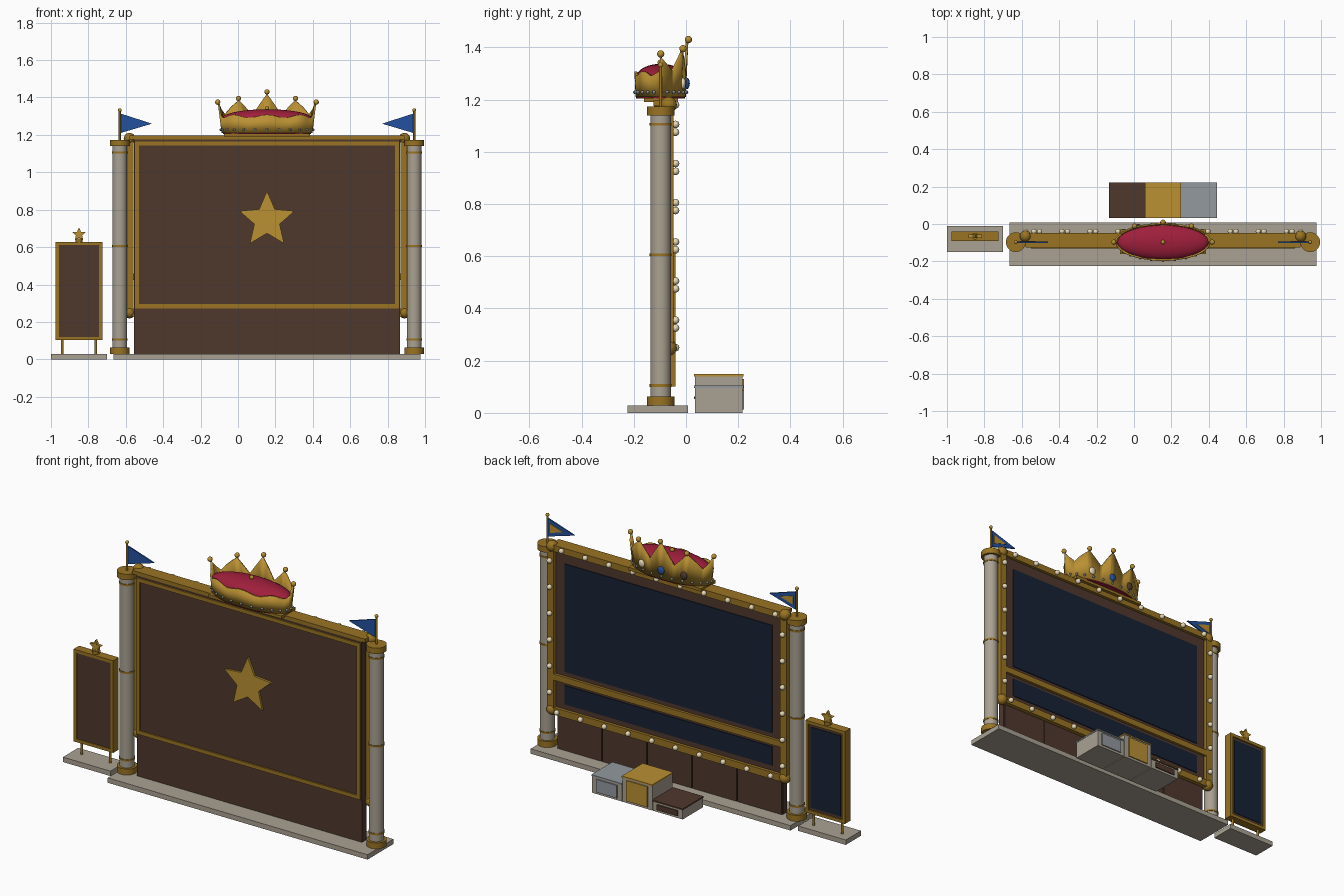
import bpy, bmesh, math
from mathutils import Matrix, Vector

if "Cube" in bpy.data.objects:
    bpy.data.objects.remove(bpy.data.objects["Cube"])

CX = 0.155   # centre line of the big board
CY = -0.097  # depth of the columns and crown


def mat(name, r, g, b):
    m = bpy.data.materials.new(name)
    m.diffuse_color = tuple((c / 255) ** 2.2 for c in (r, g, b)) + (1,)
    m.use_nodes = True
    m.node_tree.nodes["Principled BSDF"].inputs["Base Color"].default_value = m.diffuse_color
    return m


GOLD = mat("gold", 184, 143, 54)
BRASS = mat("dark gold", 152, 115, 40)
BROWN = mat("brown", 80, 59, 49)
NAVY = mat("navy", 29, 39, 56)
STONE = mat("stone", 168, 160, 145)
CREAM = mat("cream", 232, 217, 182)
BLUE = mat("blue", 40, 82, 158)
RED = mat("crimson", 158, 36, 62)
SILVER = mat("silver", 146, 152, 157)


def finish(name, bm, m, smooth=False):
    bmesh.ops.recalc_face_normals(bm, faces=bm.faces)
    me = bpy.data.meshes.new(name)
    bm.to_mesh(me)
    bm.free()
    me.materials.append(m)
    ob = bpy.data.objects.new(name, me)
    bpy.context.collection.objects.link(ob)
    if smooth:
        bpy.ops.object.select_all(action='DESELECT')
        ob.select_set(True)
        bpy.context.view_layer.objects.active = ob
        bpy.ops.object.shade_smooth_by_angle(angle=math.radians(40))
    return ob


def boxes(name, m, *specs):
    """Each spec: x0, x1, y0, y1, z0, z1."""
    bm = bmesh.new()
    for x0, x1, y0, y1, z0, z1 in specs:
        mx = Matrix.Translation(((x0 + x1) / 2, (y0 + y1) / 2, (z0 + z1) / 2))
        bmesh.ops.create_cube(bm, size=1, matrix=mx @ Matrix.Diagonal((x1 - x0, y1 - y0, z1 - z0, 1)))
    return finish(name, bm, m)


def frame(name, m, x0, x1, y0, y1, z0, z1, w):
    return boxes(name, m, (x0, x1, y0, y1, z1 - w, z1), (x0, x1, y0, y1, z0, z0 + w),
                 (x0, x0 + w, y0, y1, z0 + w, z1 - w), (x1 - w, x1, y0, y1, z0 + w, z1 - w))


def balls(name, m, pts, r, seg=12, scale=(1, 1, 1)):
    bm = bmesh.new()
    for p in pts:
        bmesh.ops.create_uvsphere(bm, u_segments=seg, v_segments=seg // 2 + 2, radius=r,
                                  matrix=Matrix.Translation(p) @ Matrix.Diagonal((*scale, 1)))
    return finish(name, bm, m, True)


def discs(name, m, x, y, parts, seg=28):
    """Upright elliptic cylinders: each part is rx, ry, z0, z1."""
    bm = bmesh.new()
    for rx, ry, z0, z1 in parts:
        bmesh.ops.create_cone(bm, cap_ends=True, segments=seg, radius1=1, radius2=1, depth=1,
                              matrix=Matrix.Translation((x, y, (z0 + z1) / 2)) @ Matrix.Diagonal((rx, ry, z1 - z0, 1)))
    return finish(name, bm, m, True)


def plate(name, m, pts, y0, y1):
    """Flat outline in x, z extruded along y."""
    bm = bmesh.new()
    f = bm.faces.new([bm.verts.new((x, y0, z)) for x, z in pts])
    ext = bmesh.ops.extrude_face_region(bm, geom=[f])
    bmesh.ops.translate(bm, vec=(0, y1 - y0, 0), verts=[v for v in ext["geom"] if isinstance(v, bmesh.types.BMVert)])
    return finish(name, bm, m)


def star(name, x, z, r, y0, y1):
    pts = []
    for i in range(10):
        a = math.pi / 2 + i * math.pi / 5
        k = r if i % 2 == 0 else r * 0.46
        pts.append((x + k * math.cos(a), z + k * math.sin(a)))
    return plate(name, GOLD, pts, y0, y1)


# Plinths
boxes("main_plinth", STONE, (-0.665, 0.975, -0.225, 0.008, 0, 0.028))
boxes("sign_plinth", STONE, (-1.0, -0.70, -0.15, -0.012, 0, 0.028))

# Columns with collars, bands and flags
for side, s in (("left", -1), ("right", 1)):
    x = CX + s * 0.787
    discs(side + "_column", STONE, x, CY, [(0.039, 0.039, 0.028, 1.15)])
    discs(side + "_column_trim", BRASS, x, CY, [
        (0.053, 0.053, 0.028, 0.062), (0.053, 0.053, 1.14, 1.173), (0.042, 0.042, 0.1, 0.11),
        (0.042, 0.042, 0.6, 0.61), (0.042, 0.042, 1.1, 1.11)])
    discs(side + "_flag_pole", BRASS, x, CY, [(0.006, 0.006, 1.17, 1.33)], 10)
    balls(side + "_pole_finial", GOLD, [(x, CY, 1.332)], 0.01)
    xi = x - s * 0.007
    plate(side + "_flag", BLUE, [(xi, 1.211), (xi, 1.313), (x - s * 0.172, 1.26)], CY - 0.004, CY + 0.004)
    plate(side + "_flag_emblem", GOLD, [(x - s * 0.02, 1.236), (x - s * 0.02, 1.288), (x - s * 0.105, 1.261)],
          CY + 0.004, CY + 0.007)

# Big board body and front trim
L, R = CX - 0.71, CX + 0.71
boxes("board_body", BROWN, (L, R, -0.122, -0.065, 0.262, 1.176))
frame("front_trim", BRASS, L + 0.003, R - 0.003, -0.13, -0.12, 0.273, 1.164, 0.022)
star("front_star", CX, 0.745, 0.155, -0.134, -0.12)

# Lower skirt with five seamed panels
boxes("skirt_core", BROWN, (L, R, -0.118, -0.08, 0.028, 0.265))
pw = (R - L) / 5
boxes("skirt_panels", BROWN, *[(L + i * pw + 0.003, L + (i + 1) * pw - 0.003, -0.09, -0.072, 0.03, 0.262)
                               for i in range(5)])

# Light rail around the board, corner balls and bulbs
HX, Z0, Z1, W = 0.735, 0.25, 1.18, 0.02
boxes("light_rail", BRASS,
      (CX - HX - W, CX - HX + W, -0.088, -0.048, Z0, Z1), (CX + HX - W, CX + HX + W, -0.088, -0.048, Z0, Z1),
      (CX - HX, CX + HX, -0.088, -0.048, Z0 - W, Z0 + W), (CX - HX, CX + HX, -0.125, -0.048, Z1 - 0.005, Z1 + 0.016),
      (CX - HX, CX + HX, -0.065, -0.048, Z1 - W, Z1))
balls("rail_corners", BRASS, [(CX + s * HX, -0.066, z) for s in (-1, 1) for z in (Z0, Z1)], 0.031, 20)
w, h = 2 * HX, Z1 - Z0
step = 2 * (w + h) / 32
bulbs = []
for i in range(32):
    d = (i + 0.5) * step
    if d < w:
        x, z = d, 0
    elif d < w + h:
        x, z = w, d - w
    elif d < 2 * w + h:
        x, z = 2 * w + h - d, h
    else:
        x, z = 0, 2 * (w + h) - d
    bulbs.append((CX - HX + x, -0.04, Z0 + z))
balls("bulbs", CREAM, bulbs, 0.0145)

# Screens and divider bar
boxes("main_screen", NAVY, (CX - 0.655, CX + 0.655, -0.067, -0.06, 0.485, 1.1))
boxes("lower_screen", NAVY, (CX - 0.655, CX + 0.655, -0.067, -0.06, 0.3, 0.408))
boxes("divider_bar", BRASS, (CX - 0.715, CX + 0.715, -0.067, -0.05, 0.425, 0.46))

# Crown mount and cushion
boxes("crown_mount", BRASS, (CX - 0.23, CX + 0.23, -0.16, -0.03, 1.19, 1.207))
discs("cushion_base", RED, CX, CY, [(0.235, 0.094, 1.205, 1.222)], 48)
balls("cushion", RED, [(CX, CY, 1.285)], 1, 32, (0.245, 0.094, 0.052))
balls("cushion_knob", GOLD, [(CX, CY, 1.342)], 0.012)

# Crown wall: tall points on the screen side, low rim on the other
tips = [(0, 1.365), (55, 1.385), (90, 1.42), (125, 1.385), (180, 1.365)]


def rim(deg):
    if deg > 180:
        return 1.30 + 0.008 * math.cos(math.radians((deg - 180) * 8))
    for (a, za), (b, zb) in zip(tips, tips[1:]):
        if a <= deg <= b:
            t = (deg - a) / (b - a) * 2
            return za + (1.308 - za) * t if t < 1 else 1.308 + (zb - 1.308) * (t - 1)


def on_crown(deg, z, off=0.0):
    k = (z - 1.21) / 0.21
    a = math.radians(deg)
    return Vector((CX + (0.243 + 0.026 * k + off) * math.cos(a), CY + (0.096 + 0.01 * k + off) * math.sin(a), z))


bm = bmesh.new()
angles = sorted(set(range(0, 360, 5)) | {27.5, 72.5, 107.5, 152.5})
rings = [[bm.verts.new(on_crown(a, 1.21 + (rim(a) - 1.21) * t)) for t in (0, 1)] for a in angles]
for p, q in zip(rings, rings[1:] + rings[:1]):
    bm.faces.new((p[0], q[0], q[1], p[1]))
crown = finish("crown", bm, GOLD, True)
mod = crown.modifiers.new("thickness", 'SOLIDIFY')
mod.thickness = 0.01
mod.offset = -1

balls("crown_tips", GOLD, [on_crown(a, z + 0.01) for a, z in tips], 0.014)
balls("crown_beads", SILVER, [on_crown(a, 1.228, 0.002) for a in range(0, 360, 15)], 0.007, 8)
for name, m, a in (("cream_jewel", CREAM, 58), ("blue_jewel", BLUE, 90), ("brown_jewel", BROWN, 122)):
    balls(name, m, [on_crown(a, 1.262, 0.002)], 1, 16, (0.02, 0.011, 0.022))

# Small sign
SX, SY = -0.85, -0.065
boxes("sign_body", BROWN, (SX - 0.115, SX + 0.115, SY - 0.02, SY + 0.018, 0.11, 0.62))
frame("sign_frame", BRASS, SX - 0.125, SX + 0.125, SY - 0.025, SY + 0.025, 0.102, 0.628, 0.018)
boxes("sign_screen", NAVY, (SX - 0.094, SX + 0.094, SY + 0.016, SY + 0.021, 0.135, 0.595))
for s in (-1, 1):
    discs("sign_leg", BRASS, SX + s * 0.09, SY, [(0.007, 0.007, 0.028, 0.105)], 12)
discs("star_mount", BRASS, SX, SY, [(0.018, 0.018, 0.625, 0.645)], 16)
star("sign_star", SX, 0.668, 0.038, SY - 0.009, SY + 0.009)

# Podium: three stone blocks with coloured tops and plates
for name, m, x, z in (("third", BROWN, -0.037, 0.062), ("first", GOLD, CX, 0.148), ("second", SILVER, 0.347, 0.104)):
    boxes(name + "_podium", STONE, (x - 0.094, x + 0.094, 0.034, 0.217, 0, z - 0.007))
    boxes(name + "_podium_top", m, (x - 0.096, x + 0.096, 0.031, 0.221, z - 0.008, z))
    boxes(name + "_podium_plate", m, (x - 0.066, x + 0.066, 0.216, 0.223, 0.013, z - 0.018))
